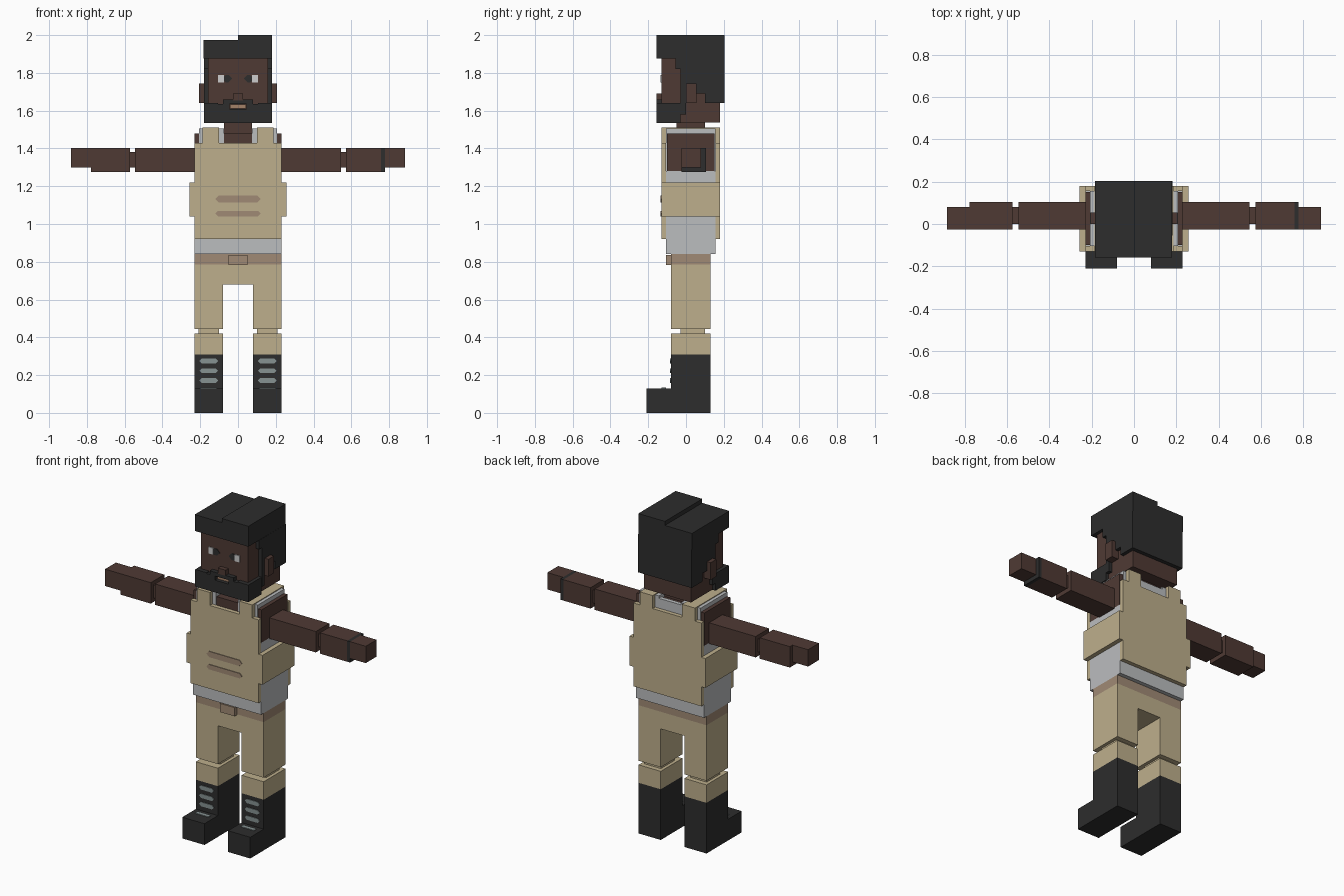
import bpy, bmesh

if "Cube" in bpy.data.objects:
    bpy.data.objects.remove(bpy.data.objects["Cube"], do_unlink=True)


def material(name, r, g, b):
    """Flat colour given as 0-255 sRGB, stored as linear."""
    lin = [((c / 255 + 0.055) / 1.055) ** 2.4 for c in (r, g, b)] + [1.0]
    m = bpy.data.materials.new(name)
    m.use_nodes = True
    m.diffuse_color = lin
    bsdf = next(n for n in m.node_tree.nodes if n.type == 'BSDF_PRINCIPLED')
    bsdf.inputs["Base Color"].default_value = lin
    bsdf.inputs["Roughness"].default_value = 0.9
    return m


TAN = material("tan_cloth", 190, 175, 140)
SKIN = material("brown_skin", 79, 58, 52)
DARK = material("charcoal", 45, 45, 45)
GREY = material("light_grey_shirt", 187, 189, 191)
BELT = material("dull_brown", 160, 138, 117)
LACE = material("lace_grey", 134, 146, 146)
WHITE = material("eye_white", 205, 205, 205)
LIP = material("pale_lip", 165, 130, 105)


def finish(name, bm, mat):
    bmesh.ops.recalc_face_normals(bm, faces=bm.faces)
    me = bpy.data.meshes.new(name)
    bm.to_mesh(me)
    bm.free()
    me.materials.append(mat)
    ob = bpy.data.objects.new(name, me)
    bpy.context.collection.objects.link(ob)
    return ob


def box(name, mat, x, y, z):
    """Box from (min, max) pairs along each axis."""
    bm = bmesh.new()
    bmesh.ops.create_cube(bm, size=1)
    for v in bm.verts:
        v.co = [r[0] if c < 0 else r[1] for c, r in zip(v.co, (x, y, z))]
    return finish(name, bm, mat)


def prism(name, mat, points, offset):
    """Extrude a closed outline by an offset vector."""
    bm = bmesh.new()
    face = bm.faces.new([bm.verts.new(p) for p in points])
    new = bmesh.ops.extrude_face_region(bm, geom=[face])["geom"]
    bmesh.ops.translate(bm, vec=offset,
                        verts=[g for g in new if isinstance(g, bmesh.types.BMVert)])
    return finish(name, bm, mat)


def stripe(name, mat, x, z, y):
    """Thin bar with pointed ends on a front face."""
    mid, h = (z[0] + z[1]) / 2, (z[1] - z[0]) / 2
    pts = [(x[0], mid), (x[0] + h, z[0]), (x[1] - h, z[0]),
           (x[1], mid), (x[1] - h, z[1]), (x[0] + h, z[1])]
    return prism(name, mat, [(a, y, b) for a, b in pts], (0, -0.004, 0))


def span(s, a, b):
    """x range mirrored to side s."""
    return tuple(sorted((s * a, s * b)))


SIDES = (("left", 1), ("right", -1))

# Legs and boots
for side, s in SIDES:
    leg = span(s, 0.08, 0.23)
    box(f"{side}_boot_shaft", DARK, leg, (-0.08, 0.13), (0.13, 0.31))
    box(f"{side}_boot_foot", DARK, leg, (-0.21, 0.13), (0, 0.13))
    box(f"{side}_shin", TAN, leg, (-0.08, 0.13), (0.31, 0.42))
    box(f"{side}_knee", TAN, span(s, 0.10, 0.21), (-0.03, 0.10), (0.41, 0.455))
    box(f"{side}_thigh", TAN, leg, (-0.08, 0.13), (0.445, 0.68))
    for i, z in enumerate((0.172, 0.223, 0.274)):
        stripe(f"{side}_lace_{i}", LACE, span(s, 0.105, 0.205), (z - 0.013, z + 0.013), -0.08)
    box(f"{side}_toe_lace", LACE, span(s, 0.11, 0.20), (-0.13, -0.105), (0.128, 0.134))

# Hips and belt
box("hips", TAN, (-0.23, 0.23), (-0.08, 0.13), (0.68, 0.785))
box("belt", BELT, (-0.23, 0.23), (-0.08, 0.13), (0.785, 0.84))
box("buckle", BELT, (-0.05, 0.05), (-0.105, -0.07), (0.782, 0.835))

# Shirt and chest
box("shirt_body", GREY, (-0.23, 0.23), (-0.105, 0.155), (0.84, 1.28))
box("upper_chest", SKIN, (-0.23, 0.23), (-0.10, 0.15), (1.28, 1.48))
box("shirt_back_collar", GREY, (-0.08, 0.08), (0.13, 0.155), (1.28, 1.49))
for side, s in SIDES:
    box(f"{side}_shirt_strap", GREY, span(s, 0.075, 0.207), (-0.105, 0.155), (1.28, 1.505))

# Vest
for name, y in (("front", (-0.13, -0.105)), ("back", (0.155, 0.18))):
    box(f"vest_{name}", TAN, (-0.23, 0.23), y, (0.92, 1.43))
for side, s in SIDES:
    box(f"{side}_vest_side", TAN, span(s, 0.23, 0.257), (-0.13, 0.18), (1.04, 1.22))
    strap = span(s, 0.10, 0.187)
    box(f"{side}_vest_strap_front", TAN, strap, (-0.13, -0.105), (1.43, 1.51))
    box(f"{side}_vest_strap_back", TAN, strap, (0.155, 0.18), (1.43, 1.51))
    box(f"{side}_vest_strap_top", TAN, strap, (-0.13, 0.18), (1.50, 1.51))
stripe("upper_chest_stripe", BELT, (-0.12, 0.12), (1.115, 1.15), -0.13)
stripe("lower_chest_stripe", BELT, (-0.12, 0.12), (1.04, 1.07), -0.13)

# Arms, with a band on the left wrist
for side, s in SIDES:
    box(f"{side}_upper_arm", SKIN, span(s, 0.22, 0.545), (-0.025, 0.105), (1.275, 1.403))
    box(f"{side}_elbow", SKIN, span(s, 0.535, 0.585), (0.0, 0.08), (1.30, 1.38))
    box(f"{side}_forearm", SKIN, span(s, 0.573, 0.757), (-0.025, 0.105), (1.275, 1.403))
    box(f"{side}_wrist", DARK if s > 0 else SKIN, span(s, 0.757, 0.777),
        (-0.025, 0.105), (1.275, 1.403))
    box(f"{side}_hand", SKIN, span(s, 0.777, 0.883), (-0.025, 0.08), (1.30, 1.403))

# Head, neck and ears
box("neck", SKIN, (-0.075, 0.075), (-0.05, 0.10), (1.43, 1.56))
box("head", SKIN, (-0.16, 0.16), (-0.13, 0.18), (1.537, 1.92))
box("nose", SKIN, (-0.026, 0.026), (-0.157, -0.13), (1.655, 1.69))

# Hair: two top halves of different height, a back and stepped sides
box("hair_top_left", DARK, (0, 0.18), (-0.157, 0.204), (1.875, 2.0))
box("hair_top_right", DARK, (-0.183, 0), (-0.157, 0.204), (1.875, 1.975))
box("hair_back", DARK, (-0.18, 0.18), (0.17, 0.204), (1.64, 1.875))
outline = [(-0.055, 1.875), (-0.055, 1.82), (-0.028, 1.82), (-0.028, 1.58), (0, 1.58),
           (0, 1.745), (0.055, 1.745), (0.055, 1.69), (0.10, 1.69), (0.10, 1.64),
           (0.204, 1.64), (0.204, 1.875)]
for side, s in SIDES:
    prism(f"{side}_hair_side", DARK, [(s * 0.157, y, z) for y, z in outline], (s * 0.024, 0, 0))
    box(f"{side}_ear", SKIN, span(s, 0.15, 0.206), (0.0, 0.055), (1.64, 1.745))

# Beard, moustache and mouth
box("beard_chin", DARK, (-0.18, 0.18), (-0.157, -0.028), (1.535, 1.61))
box("moustache", DARK, (-0.08, 0.08), (-0.157, -0.13), (1.635, 1.658))
for side, s in SIDES:
    box(f"{side}_beard_cheek", DARK, span(s, 0.105, 0.18), (-0.157, -0.028), (1.61, 1.64))
    box(f"{side}_moustache_end", DARK, span(s, 0.045, 0.105), (-0.157, -0.13), (1.61, 1.635))
box("mouth", LIP, (-0.043, 0.043), (-0.138, -0.13), (1.612, 1.632))

# Eyes
for side, s in SIDES:
    stripe(f"{side}_pupil", DARK, span(s, 0.03, 0.085), (1.75, 1.79), -0.13)
    box(f"{side}_eye_white", WHITE, span(s, 0.073, 0.105), (-0.136, -0.13), (1.75, 1.79))
